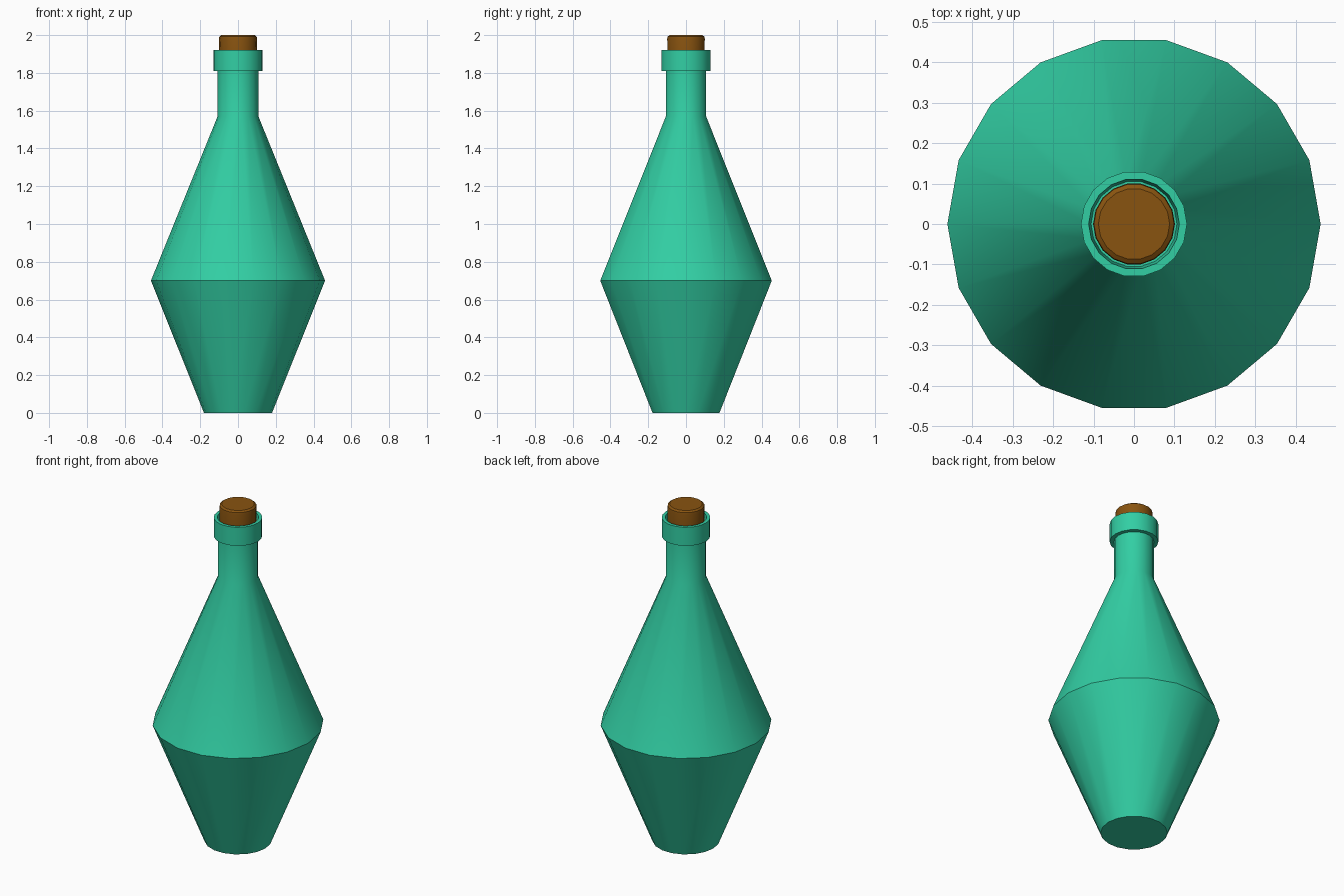
import bpy, bmesh, math

if "Cube" in bpy.data.objects:
    bpy.data.objects.remove(bpy.data.objects["Cube"])

SIDES = 18


def material(name, color):
    m = bpy.data.materials.new(name)
    m.diffuse_color = (*color, 1)
    m.use_nodes = True
    m.node_tree.nodes["Principled BSDF"].inputs["Base Color"].default_value = m.diffuse_color
    return m


def lathe(name, profile, mat, closed=False):
    """Spin (radius, height) points about z; end rings are capped unless the profile is a closed loop."""
    bm = bmesh.new()
    rings = [[bm.verts.new((r * math.cos(2 * math.pi * i / SIDES),
                            r * math.sin(2 * math.pi * i / SIDES), z))
              for i in range(SIDES)] for r, z in profile]
    pairs = list(zip(rings, rings[1:]))
    if closed:
        pairs.append((rings[-1], rings[0]))
    else:
        bm.faces.new(rings[0][::-1])
        bm.faces.new(rings[-1])
    for a, b in pairs:
        for i in range(SIDES):
            j = (i + 1) % SIDES
            bm.faces.new((a[i], a[j], b[j], b[i]))
    bmesh.ops.recalc_face_normals(bm, faces=bm.faces[:])
    mesh = bpy.data.meshes.new(name)
    bm.to_mesh(mesh)
    bm.free()
    mesh.materials.append(mat)
    obj = bpy.data.objects.new(name, mesh)
    bpy.context.collection.objects.link(obj)
    bpy.ops.object.select_all(action='DESELECT')
    obj.select_set(True)
    bpy.context.view_layer.objects.active = obj
    bpy.ops.object.shade_smooth_by_angle(angle=math.radians(30))
    return obj


glass = material("green_glass", (0.032, 0.62, 0.37))
cork = material("brown_cork", (0.25, 0.088, 0.005))

# Double-cone body with straight neck
lathe("bottle_body", [(0.18, 0), (0.461, 0.70), (0.108, 1.57), (0.108, 1.86)], glass)
# Hollow collar around the mouth
lathe("neck_collar", [(0.106, 1.81), (0.131, 1.81), (0.131, 1.92), (0.112, 1.92), (0.106, 1.86)],
      glass, closed=True)
# Stopper with a small bevelled rim
lathe("cork_stopper", [(0.098, 1.85), (0.101, 1.98), (0.099, 1.992), (0.088, 2.0)], cork)
